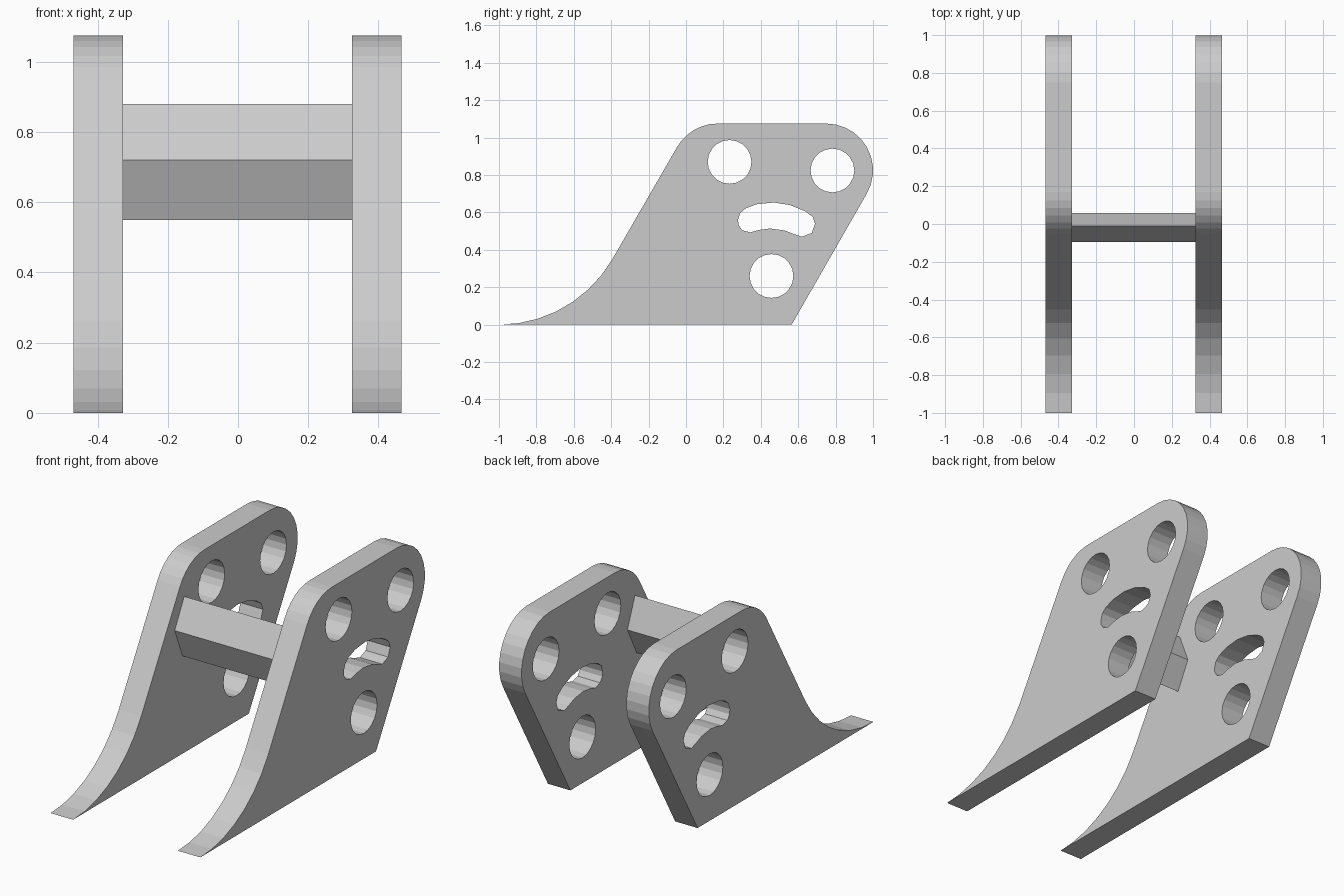
import bpy
from math import sin, cos, pi, radians
from mathutils import Matrix

cube = bpy.data.objects.get("Cube")
if cube:
    bpy.data.objects.remove(cube, do_unlink=True)

grey = bpy.data.materials.new("plain grey")
grey.use_nodes = True
colour = (0.6, 0.6, 0.6, 1)
grey.diffuse_color = colour
grey.node_tree.nodes["Principled BSDF"].inputs["Base Color"].default_value = colour


def arc(y, z, radius, start, end, steps):
    """Points on an arc in the side plane, angles in degrees."""
    angles = [radians(start + (end - start) * i / steps) for i in range(steps + 1)]
    return [(y + radius * cos(a), z + radius * sin(a)) for a in angles]


def circle(y, z, radius, sides=20):
    return arc(y, z, radius, 0, 360, sides)[:-1]


def extrude_loops(name, loops, x_min, x_max):
    """Fill nested side-plane outlines and extrude them along x."""
    curve = bpy.data.curves.new(name + "_outline", 'CURVE')
    curve.dimensions = '2D'
    curve.fill_mode = 'BOTH'
    curve.extrude = (x_max - x_min) / 2
    for loop in loops:
        spline = curve.splines.new('POLY')
        spline.points.add(len(loop) - 1)
        for point, (y, z) in zip(spline.points, loop):
            point.co = (y, z, 0, 1)
        spline.use_cyclic_u = True
    helper = bpy.data.objects.new(name + "_outline", curve)
    bpy.context.collection.objects.link(helper)
    bpy.context.view_layer.update()
    mesh = bpy.data.meshes.new_from_object(
        helper.evaluated_get(bpy.context.evaluated_depsgraph_get()))
    bpy.data.objects.remove(helper, do_unlink=True)
    # Local x, y, z become world y, z, x
    mesh.transform(Matrix(((0, 0, 1, (x_min + x_max) / 2),
                           (1, 0, 0, 0), (0, 1, 0, 0), (0, 0, 0, 1))))
    for face in mesh.polygons:
        face.use_smooth = False
    mesh.name = name
    mesh.materials.clear()
    mesh.materials.append(grey)
    obj = bpy.data.objects.new(name, mesh)
    bpy.context.collection.objects.link(obj)
    return obj


# Side plate: swept toe, two rounded top corners, leaning back edge
outline = (arc(-1, 0.70, 0.70, -90, -30, 7)
           + arc(0.169, 0.825, 0.25, 150, 90, 6)
           + arc(0.75, 0.825, 0.25, 90, -30, 10)
           + [(0.565, 0)])

# Curved slot and three round holes
slot = [(0.278, 0.56), (0.29, 0.597), (0.32, 0.622), (0.38, 0.644),
        (0.47, 0.653), (0.557, 0.639), (0.637, 0.606), (0.677, 0.577),
        (0.69, 0.54), (0.672, 0.49), (0.62, 0.47), (0.583, 0.482),
        (0.53, 0.503), (0.45, 0.514), (0.39, 0.506), (0.343, 0.493),
        (0.30, 0.505), (0.281, 0.533)]
holes = [circle(y, z, 0.117) for y, z in
         ((0.233, 0.87), (0.783, 0.824), (0.457, 0.26))]

for name, x_min, x_max in (("right_side_plate", -0.468, -0.328),
                           ("left_side_plate", 0.325, 0.465)):
    extrude_loops(name, [outline, slot] + holes, x_min, x_max)

# Diamond-section bar joining the plates
extrude_loops("cross_bar", [[(-0.095, 0.72), (-0.01, 0.88),
                             (0.057, 0.71), (-0.025, 0.55)]], -0.328, 0.325)
